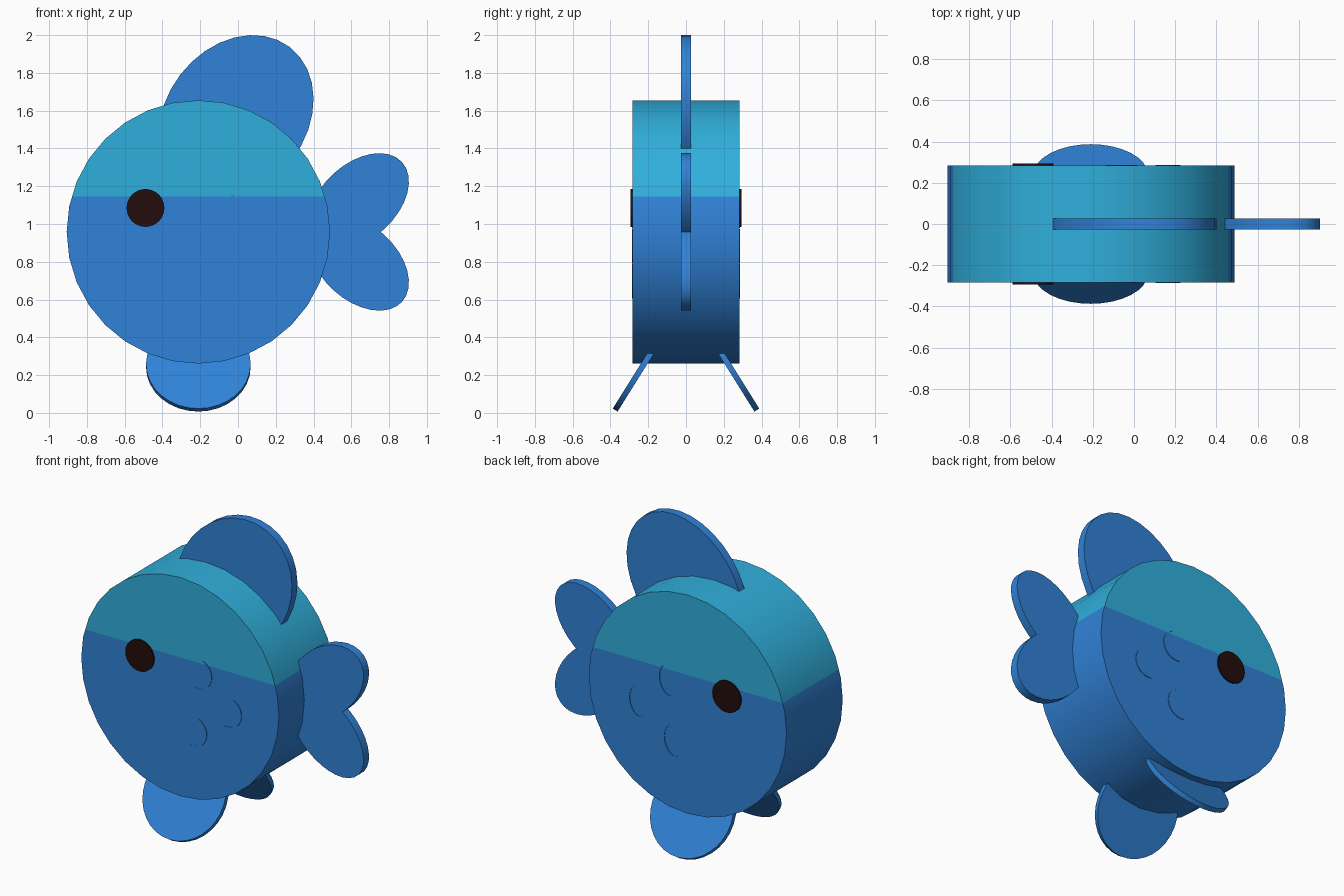
import bpy
import bmesh
from math import cos, sin, pi, radians
from mathutils import Matrix, Vector

cube = bpy.data.objects.get("Cube")
if cube:
    bpy.data.objects.remove(cube, do_unlink=True)


def material(name, rgb):
    m = bpy.data.materials.new(name)
    m.use_nodes = True
    m.diffuse_color = (*rgb, 1)
    m.node_tree.nodes["Principled BSDF"].inputs["Base Color"].default_value = (*rgb, 1)
    return m


BLUE = material("fish blue", (0.03, 0.223, 0.68))
TEAL = material("back teal", (0.03, 0.43, 0.716))
DARK = material("eye dark brown", (0.017, 0.004, 0.004))

BODY_X, BODY_Z, BODY_R, HALF = -0.21, 0.958, 0.697, 0.283
SPLIT_Z = 1.145


def ellipse(a, b, tilt=0, count=32):
    """Ellipse outline in x and z, tilted by degrees."""
    turn = Matrix.Rotation(radians(tilt), 2)
    return [turn @ Vector((a * cos(2 * pi * i / count), b * sin(2 * pi * i / count)))
            for i in range(count)]


def plate(name, outline, centre, thickness, mats, tilt_x=0, cut=None, keep=0):
    """Extrude an x-z outline along y; cut is a height, keep +1/-1 drops the other side."""
    bm = bmesh.new()
    face = bm.faces.new([bm.verts.new((p[0], -thickness / 2, p[1])) for p in outline])
    made = bmesh.ops.extrude_face_region(bm, geom=[face])["geom"]
    bmesh.ops.translate(bm, vec=(0, thickness, 0),
                        verts=[v for v in made if isinstance(v, bmesh.types.BMVert)])
    bm.transform(Matrix.Translation(centre) @ Matrix.Rotation(radians(tilt_x), 4, "X"))
    if cut is not None:
        bmesh.ops.bisect_plane(bm, geom=bm.verts[:] + bm.edges[:] + bm.faces[:],
                               plane_co=(0, 0, cut), plane_no=(0, 0, 1),
                               clear_inner=keep > 0, clear_outer=keep < 0)
    bmesh.ops.recalc_face_normals(bm, faces=bm.faces[:])
    if len(mats) > 1:
        for f in bm.faces:
            f.material_index = int(f.calc_center_median().z > cut)
    mesh = bpy.data.meshes.new(name)
    bm.to_mesh(mesh)
    bm.free()
    for m in mats:
        mesh.materials.append(m)
    obj = bpy.data.objects.new(name, mesh)
    bpy.context.collection.objects.link(obj)
    bpy.ops.object.select_all(action="DESELECT")
    obj.select_set(True)
    bpy.context.view_layer.objects.active = obj
    bpy.ops.object.shade_smooth_by_angle(angle=radians(35))
    return obj


# Drum body with a teal back
plate("body", ellipse(BODY_R, BODY_R), (BODY_X, 0, BODY_Z), 2 * HALF,
      [BLUE, TEAL], cut=SPLIT_Z)

# Dorsal fin
plate("dorsal_fin", ellipse(0.468, 0.372, 52.6), (-0.01, 0, 1.565), 0.055, [BLUE])

# Two tail lobes meeting at the middle height
for side, name in ((1, "upper_tail_lobe"), (-1, "lower_tail_lobe")):
    plate(name, ellipse(0.309, 0.199, 42.3 * side), (0.64, 0, BODY_Z + 0.162 * side),
          0.055, [BLUE], cut=BODY_Z, keep=side)

# Parts repeated on both flanks
for side, label in ((-1, "front"), (1, "back")):
    # Splayed lower fin that the model stands on
    plate(label + "_lower_fin", ellipse(0.277, 0.277), (BODY_X, 0.228 * side, 0.25),
          0.03, [BLUE], tilt_x=32 * side)
    # Eye disc
    plate(label + "_eye", ellipse(0.1, 0.1), (-0.49, (HALF + 0.003) * side, 1.085),
          0.014, [DARK])
    # Thin crescent scales, open towards the head
    for n, (x, z) in enumerate(((-0.08, 1.075), (0.13, 0.885), (-0.115, 0.7))):
        steps = [radians(-105 + 175 * i / 12) for i in range(13)]
        outer = [(0.095 * cos(t), 0.095 * sin(t)) for t in steps]
        inner = [(0.095 * cos(t) - 0.03 * sin(pi * i / 12), 0.095 * sin(t))
                 for i, t in enumerate(steps)][1:-1]
        plate(f"{label}_scale_{n + 1}", outer + inner[::-1],
              (x, (HALF + 0.001) * side, z), 0.006, [BLUE])
